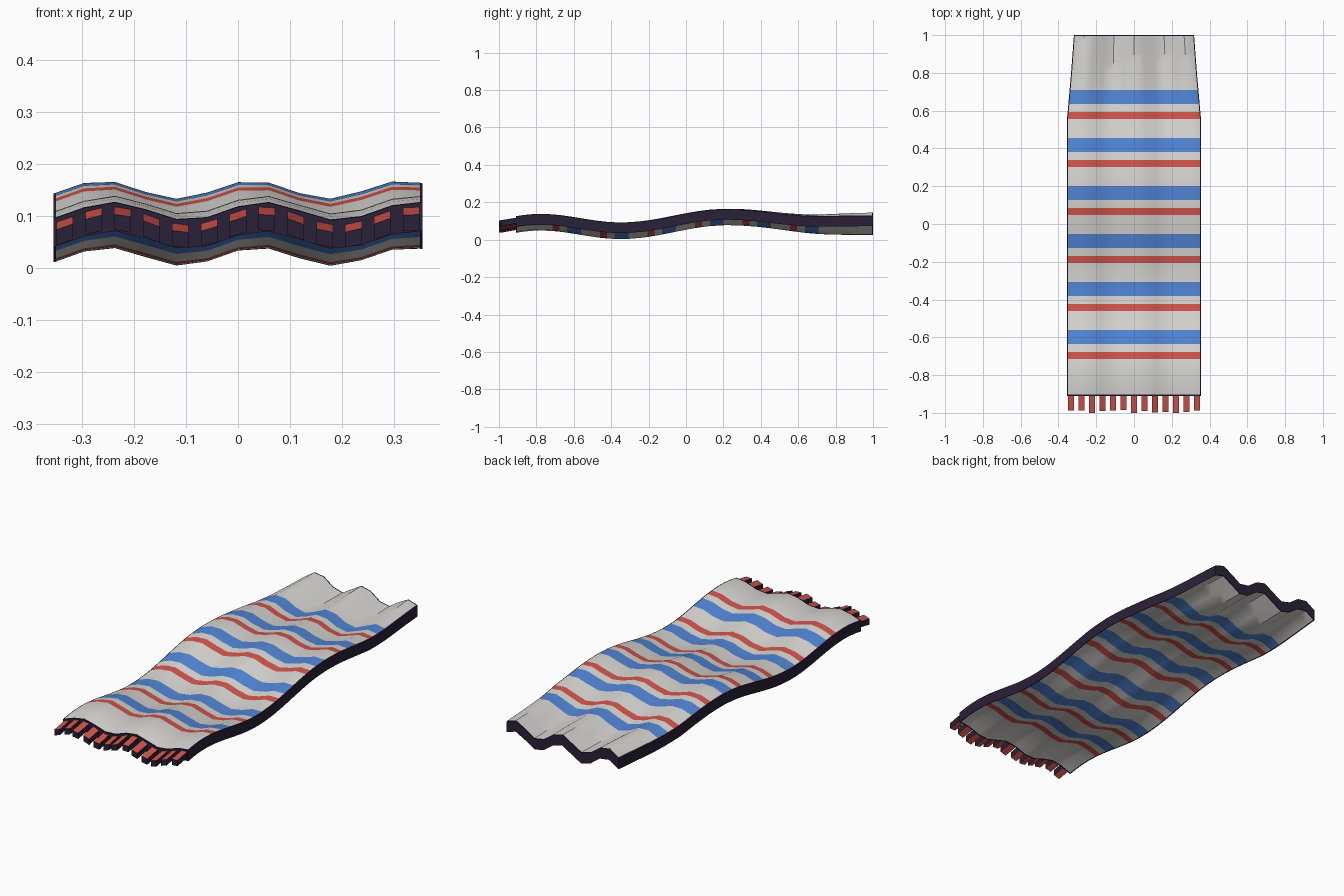
import bpy, bmesh, math, random

if "Cube" in bpy.data.objects:
    bpy.data.objects.remove(bpy.data.objects["Cube"])

random.seed(4)
FRONT, BACK, THICK = -0.91, 1.0, 0.055


def material(name, rgb):
    m = bpy.data.materials.new(name)
    m.diffuse_color = (*rgb, 1)
    m.use_nodes = True
    m.node_tree.nodes["Principled BSDF"].inputs["Base Color"].default_value = m.diffuse_color
    return m


CLOTH, BLUE, RED, DARK = range(4)
MATS = [material("off_white_cloth", (0.70, 0.69, 0.665)),
        material("blue_stripe", (0.084, 0.238, 0.68)),
        material("red_stripe", (0.65, 0.088, 0.072)),
        material("dark_edge", (0.023, 0.0144, 0.038))]


def lerp_keys(keys, y, smooth):
    """Interpolate (y, value) keys, eased between extremes when smooth."""
    y = min(max(y, keys[0][0]), keys[-1][0])
    for (a, va), (b, vb) in zip(keys, keys[1:]):
        if y <= b:
            t = (y - a) / (b - a)
            if smooth:
                t = (1 - math.cos(math.pi * t)) / 2
            return va + (vb - va) * t


LENGTH_WAVE = [(-1.1, 0.085), (-0.78, 0.121), (-0.35, 0.076),
               (0.22, 0.15), (0.75, 0.110), (1.0, 0.1125)]
HALF_WIDTH = [(-1.1, 0.355), (0.55, 0.355), (0.80, 0.333), (1.0, 0.318)]
FOLD_HEIGHT = [(-1.1, 0.0175), (0.4, 0.0175), (1.0, 0.0325)]


def top_z(u, y):
    """Height of the upper surface; u runs -1..1 across the width."""
    fold = lerp_keys(FOLD_HEIGHT, y, True)
    return lerp_keys(LENGTH_WAVE, y, True) + fold * math.cos(7.7 * (u - 0.09 + 0.05 * y))


# stripe bands repeating along the length
BANDS = []
for i in range(6):
    s = -0.254 * i
    BANDS += [(0.635 + s, 0.709 + s, BLUE), (0.556 + s, 0.593 + s, RED)]


def stripe(y):
    for a, b, c in BANDS:
        if a < y < b:
            return c
    return CLOTH


def finish(bm, name):
    bmesh.ops.recalc_face_normals(bm, faces=bm.faces)
    me = bpy.data.meshes.new(name)
    bm.to_mesh(me)
    bm.free()
    for m in MATS:
        me.materials.append(m)
    ob = bpy.data.objects.new(name, me)
    bpy.context.collection.objects.link(ob)
    bpy.ops.object.select_all(action='DESELECT')
    ob.select_set(True)
    bpy.context.view_layer.objects.active = ob
    bpy.ops.object.shade_smooth_by_angle(angle=math.radians(40))
    return ob


# wavy cloth slab: rows cut at the stripe borders, thin dark hem all around
us = [-1, -0.985] + [-1 + i / 6 for i in range(1, 12)] + [0.985, 1]
cuts = {FRONT, FRONT + 0.007, BACK - 0.006, BACK}
cuts |= {e for a, b, _ in BANDS for e in (a, b)}
for i in range(1, 40):
    y = FRONT + (BACK - FRONT) * i / 40
    if min(abs(y - c) for c in cuts) > 0.018:
        cuts.add(y)
ys = sorted(cuts)
bm = bmesh.new()
layers = []
for drop in (0, THICK):
    layers.append([[bm.verts.new((u * lerp_keys(HALF_WIDTH, y, False), y, top_z(u, y) - drop))
                    for u in us] for y in ys])
nr, nc = len(ys) - 1, len(us) - 1
for g in layers:
    for r in range(nr):
        for c in range(nc):
            f = bm.faces.new((g[r][c], g[r][c + 1], g[r + 1][c + 1], g[r + 1][c]))
            hem = r in (0, nr - 1) or c in (0, nc - 1)
            f.material_index = DARK if hem else stripe((ys[r] + ys[r + 1]) / 2)
top, bot = layers
for r in range(nr):
    for c in (0, nc):
        f = bm.faces.new((top[r][c], top[r + 1][c], bot[r + 1][c], bot[r][c]))
        f.material_index = DARK
for c in range(nc):
    for r in (0, nr):
        f = bm.faces.new((top[r][c], top[r][c + 1], bot[r][c + 1], bot[r][c]))
        f.material_index = DARK
finish(bm, "striped_cloth")

# fringe: drooping tabs with red upper and lower faces and dark sides
bm = bmesh.new()
for i in range(13):
    x = -0.333 + 0.0555 * i
    tip = -1.0 if i % 4 == 2 else -0.985 - random.random() * 0.014
    v = []
    for y, drop in ((FRONT + 0.004, 0.008), (tip, 0.023)):
        for dz in (0, 0.03):
            for dx in (-0.016, 0.016):
                z = top_z((x + dx) / 0.355, FRONT) - drop - dz
                v.append(bm.verts.new((x + dx, y, z)))
    for idx, col in (((0, 1, 5, 4), RED), ((2, 3, 7, 6), RED), ((4, 5, 7, 6), DARK),
                     ((0, 1, 3, 2), DARK), ((0, 4, 6, 2), DARK), ((1, 5, 7, 3), DARK)):
        bm.faces.new([v[k] for k in idx]).material_index = col
finish(bm, "fringe")
